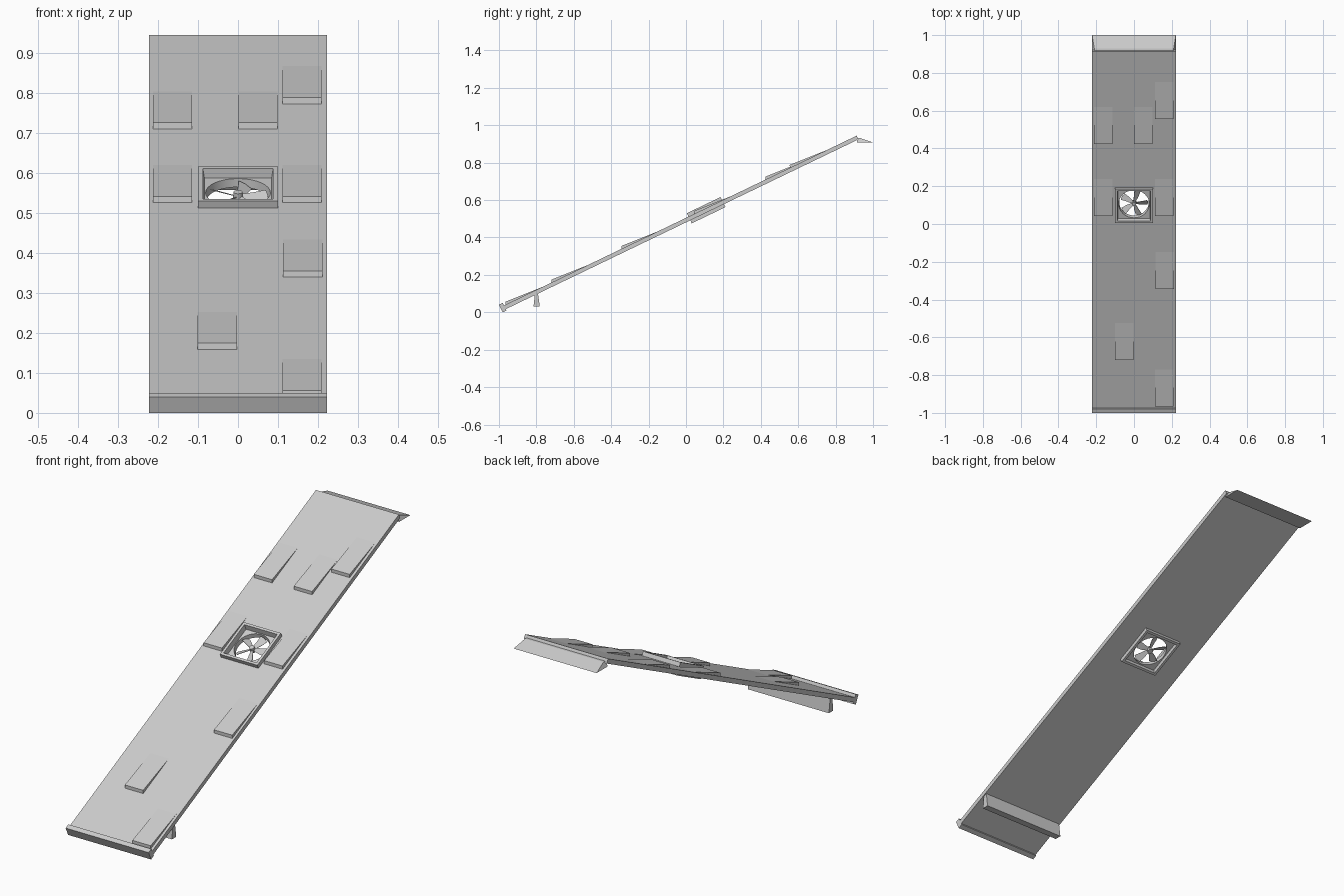
import bpy, bmesh, math
from mathutils import Matrix, Vector

cube = bpy.data.objects.get("Cube")
if cube:
    bpy.data.objects.remove(cube, do_unlink=True)

grey = bpy.data.materials.new("plain grey")
grey.use_nodes = True
COLOUR = (0.6, 0.6, 0.6, 1)
grey.diffuse_color = COLOUR
grey.node_tree.nodes["Principled BSDF"].inputs["Base Color"].default_value = COLOUR

# Sloped frame: x across, y up the slope, z out of the roof surface
SLOPE = Matrix.Translation((0, 0, 0.505)) @ Matrix.Rotation(math.radians(25.7), 4, "X")
WIDTH = 0.222
FAN_Y = 0.115


def finish(name, bm, matrix=SLOPE, smooth=False):
    bmesh.ops.recalc_face_normals(bm, faces=bm.faces)
    mesh = bpy.data.meshes.new(name)
    bm.to_mesh(mesh)
    bm.free()
    mesh.materials.append(grey)
    obj = bpy.data.objects.new(name, mesh)
    bpy.context.collection.objects.link(obj)
    obj.matrix_world = matrix
    if smooth:
        bpy.ops.object.select_all(action="DESELECT")
        obj.select_set(True)
        bpy.context.view_layer.objects.active = obj
        bpy.ops.object.shade_smooth_by_angle(angle=math.radians(35))
    return obj


def skin_closed(name, loops, matrix=SLOPE, smooth=False):
    """Join matching loops into a closed ring-shaped body."""
    bm = bmesh.new()
    rings = [[bm.verts.new(p) for p in loop] for loop in loops]
    n = len(rings[0])
    for k, a in enumerate(rings):
        b = rings[(k + 1) % len(rings)]
        for i in range(n):
            j = (i + 1) % n
            bm.faces.new((a[i], a[j], b[j], b[i]))
    return finish(name, bm, matrix, smooth)


def prism(name, profile, x0, x1, matrix=SLOPE, inset=None):
    """Run a (y, z) profile across x; inset pulls the ends in per point."""
    bm = bmesh.new()
    inset = inset or [0] * len(profile)
    a = [bm.verts.new((x0 + d, y, z)) for (y, z), d in zip(profile, inset)]
    b = [bm.verts.new((x1 - d, y, z)) for (y, z), d in zip(profile, inset)]
    bm.faces.new(a)
    bm.faces.new(b)
    for i in range(len(a)):
        j = (i + 1) % len(a)
        bm.faces.new((a[i], a[j], b[j], b[i]))
    return finish(name, bm, matrix)


def rect(x, y0, y1, z):
    return [(-x, y0, z), (x, y0, z), (x, y1, z), (-x, y1, z)]


# Roof slab with a square opening for the fan
y0, y1 = -1.085, 1.013
h = 0.092
skin_closed("roof_slab", [
    rect(WIDTH, y0, y1, 0), rect(h, FAN_Y - h, FAN_Y + h, 0),
    rect(h, FAN_Y - h, FAN_Y + h, -0.022), rect(WIDTH, y0, y1, -0.022)])

# Edge lip at the foot of the slope
prism("front_lip", [(-1.103, -0.03), (-1.08, -0.03), (-1.08, 0.015), (-1.103, 0.015)],
      -WIDTH, WIDTH)

# Ridge cap at the top and support rail below
level = Matrix.Identity(4)
prism("ridge_cap", [(0.915, 0.908), (1.0, 0.908), (0.93, 0.932), (0.915, 0.932)],
      -WIDTH, WIDTH, level, [0, 0, 0.012, 0.012])
prism("support_rail", [(-0.815, 0.032), (-0.782, 0.032), (-0.792, 0.105), (-0.808, 0.098)],
      -0.217, 0.217, level)

# Raised wedge tiles: centre x and horizontal distance of the front edge
tiles = [(-0.164, 0.425), (0.05, 0.425), (0.16, 0.555), (-0.164, 0.042),
         (0.16, 0.042), (0.162, -0.345), (-0.052, -0.72), (0.16, -0.965)]
for i, (x, y) in enumerate(tiles):
    u = y / math.cos(math.radians(25.7))
    prism(f"tile_{i + 1}", [(u, -0.004), (u, 0), (u + 0.0065, 0.0145),
                            (u + 0.217, 0), (u + 0.217, -0.004)],
          x - 0.049, x + 0.049)


# Fan housing: square outside, round bore inside
SEG = 32


def loop(size, z, is_round=False):
    pts = []
    for i in range(SEG):
        a = math.tau * i / SEG + math.pi / 4
        c, s = math.cos(a), math.sin(a)
        r = size if is_round else size / max(abs(c), abs(s))
        pts.append((r * c, r * s, z))
    return pts


fan_frame = SLOPE @ Matrix.Translation((0, FAN_Y, 0))
skin_closed("fan_housing", [
    loop(0.1, -0.04), loop(0.1, 0.02), loop(0.088, 0.02), loop(0.084, -0.005),
    loop(0.081, -0.005, True), loop(0.078, -0.027, True),
    loop(0.084, -0.027), loop(0.088, -0.04)], fan_frame, True)

# Fan hub
bm = bmesh.new()
bmesh.ops.create_cone(bm, cap_ends=True, segments=20, radius1=0.013, radius2=0.011,
                      depth=0.026, matrix=Matrix.Translation((0, 0, -0.016)))
finish("fan_hub", bm, fan_frame, True)

# Five pitched blades, widening outward
for k in range(5):
    bm = bmesh.new()
    outline = [(0.008, -0.007), (0.04, -0.017), (0.07, -0.021),
               (0.075, 0), (0.071, 0.017), (0.04, 0.011), (0.008, 0.007)]
    low = [bm.verts.new((x, y, -0.001)) for x, y in outline]
    face = bm.faces.new(low)
    top = bmesh.ops.extrude_face_region(bm, geom=[face])["geom"]
    bmesh.ops.translate(bm, vec=Vector((0, 0, 0.002)),
                        verts=[v for v in top if isinstance(v, bmesh.types.BMVert)])
    spin = Matrix.Rotation(math.radians(5 + 72 * k), 4, "Z")
    pitch = Matrix.Rotation(math.radians(28), 4, "X")
    finish(f"fan_blade_{k + 1}", bm,
           fan_frame @ Matrix.Translation((0, 0, -0.016)) @ spin @ pitch)
